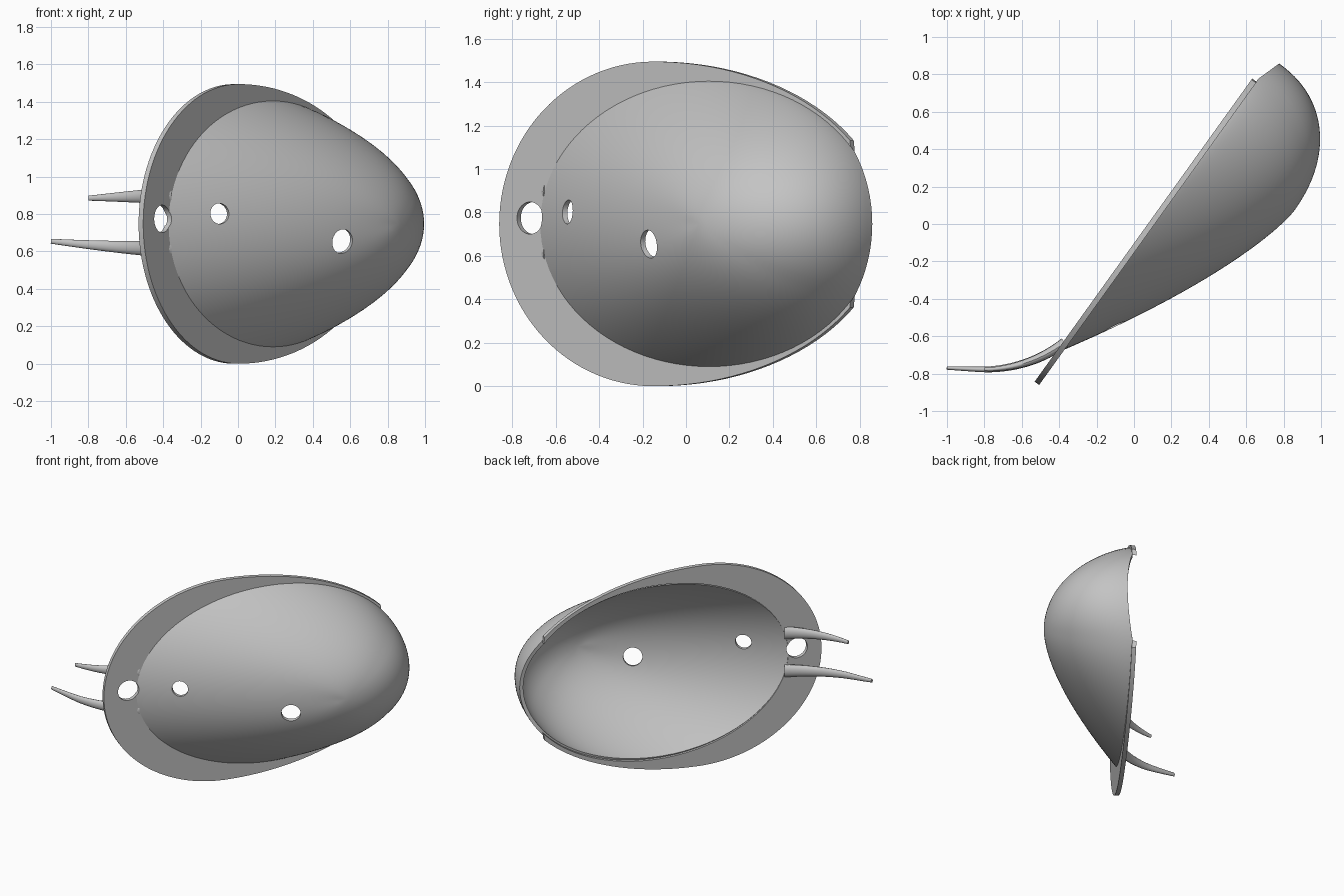
import bpy, bmesh
from math import sin, cos, pi, radians
from mathutils import Vector

cube = bpy.data.objects.get("Cube")
if cube:
    bpy.data.objects.remove(cube, do_unlink=True)

# Slanted frame: U along the flange, N out of the bowl
U = Vector((0.583, 0.812, 0))
N = Vector((0.812, -0.583, 0))
MID = 0.7475
BACK, FRONT = 0.06, 0.09


def place(u, w, z):
    return U * u + N * w + Vector((0, 0, MID + z))


grey = bpy.data.materials.new("plain_grey")
grey.use_nodes = True
grey.diffuse_color = (0.55, 0.55, 0.55, 1)
grey.node_tree.nodes["Principled BSDF"].inputs["Base Color"].default_value = (0.55, 0.55, 0.55, 1)


def make_object(name, bm):
    mesh = bpy.data.meshes.new(name)
    bm.to_mesh(mesh)
    bm.free()
    mesh.materials.append(grey)
    ob = bpy.data.objects.new(name, mesh)
    bpy.context.collection.objects.link(ob)
    return ob


def activate(ob):
    bpy.ops.object.select_all(action="DESELECT")
    ob.select_set(True)
    bpy.context.view_layer.objects.active = ob


def smooth(ob):
    activate(ob)
    bpy.ops.object.shade_smooth_by_angle(angle=radians(35))


def rim(a, scale=1.0):
    return 0.19 + 0.96 * scale * cos(a), 0.66 * scale * sin(a)


def bridge(bm, ring_a, ring_b):
    n = len(ring_a)
    for j in range(n):
        k = (j + 1) % n
        bm.faces.new((ring_a[j], ring_a[k], ring_b[k], ring_b[j]))


# Bowl: an oval rim swept up to an off-centre peak
def build_bowl():
    bm = bmesh.new()
    peak_u, peak_w = 0.55, 0.655
    count, levels = 96, 28
    rings = []
    for i in range(levels):
        f = cos(i / levels * pi / 2)
        ring = []
        for j in range(count):
            a = 2 * pi * j / count
            s = (1 + cos(a)) / 2
            power, root = 1.4 + 0.8 * s, 1 + 1.2 * s ** 5
            h = max(0, 1 - f ** power) ** (1 / root)
            base = 0.085 + 0.045 * max(0, (cos(a) - 0.857) / 0.143)
            ru, rz = rim(a)
            ring.append(bm.verts.new(place(
                peak_u + f * (ru - peak_u), base + h * (peak_w - base), f * rz)))
        rings.append(ring)
    for low, high in zip(rings, rings[1:]):
        bridge(bm, low, high)
    top = bm.verts.new(place(peak_u, peak_w, 0))
    last = rings[-1]
    for j in range(count):
        bm.faces.new((last[j], last[(j + 1) % count], top))
    ob = make_object("bowl", bm)
    mod = ob.modifiers.new("thickness", "SOLIDIFY")
    mod.thickness = 0.025
    mod.offset = -1
    activate(ob)
    bpy.ops.object.modifier_apply(modifier=mod.name)
    return ob


# Flange: a flat egg-shaped collar, open at the deep end of the bowl
def build_flange():
    bm = bmesh.new()
    start, count = radians(31), 100
    sections = []
    for j in range(count + 1):
        a = start + (2 * pi - 2 * start) * j / count
        outer = (-0.12 + (1.3 if cos(a) > 0 else 0.875) * cos(a), 0.7475 * sin(a))
        inner = rim(a, 0.985)
        sections.append([bm.verts.new(place(p[0], w, p[1])) for p, w in
                         ((outer, BACK), (outer, FRONT), (inner, FRONT), (inner, BACK))])
    for one, two in zip(sections, sections[1:]):
        bridge(bm, one, two)
    bm.faces.new(sections[0])
    bm.faces.new(sections[-1])
    bmesh.ops.recalc_face_normals(bm, faces=bm.faces)
    return make_object("flange", bm)


# Round holes cut square to the surface
def cut_hole(targets, centre, axis, radius):
    bm = bmesh.new()
    bmesh.ops.create_cone(bm, cap_ends=True, segments=40, radius1=radius,
                          radius2=radius, depth=0.24)
    cutter = make_object("hole_cutter", bm)
    cutter.hide_render = True
    cutter.location = centre
    cutter.rotation_euler = axis.to_track_quat("Z", "Y").to_euler()
    for ob in targets:
        mod = ob.modifiers.new("hole", "BOOLEAN")
        mod.operation = "DIFFERENCE"
        mod.solver = "EXACT"
        mod.object = cutter
        activate(ob)
        bpy.ops.object.modifier_apply(modifier=mod.name)
    bpy.data.objects.remove(cutter, do_unlink=True)


# Horns: flattened tapering spikes that bend away from the flange
def build_horn(name, length, z_base, z_tip):
    bm = bmesh.new()
    steps, sides = 20, 16

    def path(t):
        s = min(1, length * t / 0.5)
        y = -0.635 - 0.145 * (1 - (1 - s) ** 2.5) + 0.01 * max(0, length * t - 0.4) / 0.23
        return Vector((-0.37 - length * t, y, z_base + (z_tip - z_base) * t ** 1.5))

    rings = []
    for i in range(steps + 1):
        t = i / steps
        tangent = (path(min(1, t + 0.01)) - path(max(0, t - 0.01))).normalized()
        side = tangent.cross(Vector((0, 0, 1))).normalized()
        tall = side.cross(tangent)
        wide, high = 0.028 - 0.019 * t, 0.046 - 0.033 * t
        rings.append([bm.verts.new(path(t) + side * wide * cos(2 * pi * k / sides)
                                   + tall * high * sin(2 * pi * k / sides))
                      for k in range(sides)])
    for one, two in zip(rings, rings[1:]):
        bridge(bm, one, two)
    bm.faces.new(rings[0])
    bm.faces.new(rings[-1])
    bmesh.ops.recalc_face_normals(bm, faces=bm.faces)
    return make_object(name, bm)


bowl = build_bowl()
flange = build_flange()
cut_hole([bowl, flange], place(-0.82, 0.08, 0.027), N, 0.074)
cut_hole([bowl], place(-0.507, 0.25, 0.055), N * 0.87 - U * 0.49, 0.055)
cut_hole([bowl], place(0.188, 0.55, -0.093),
         N * 0.9 - U * 0.4 - Vector((0, 0, 0.2)), 0.065)
upper_horn = build_horn("upper_horn", 0.43, 0.897, 0.885)
lower_horn = build_horn("lower_horn", 0.63, 0.613, 0.655)
for part in (bowl, flange, upper_horn, lower_horn):
    smooth(part)
